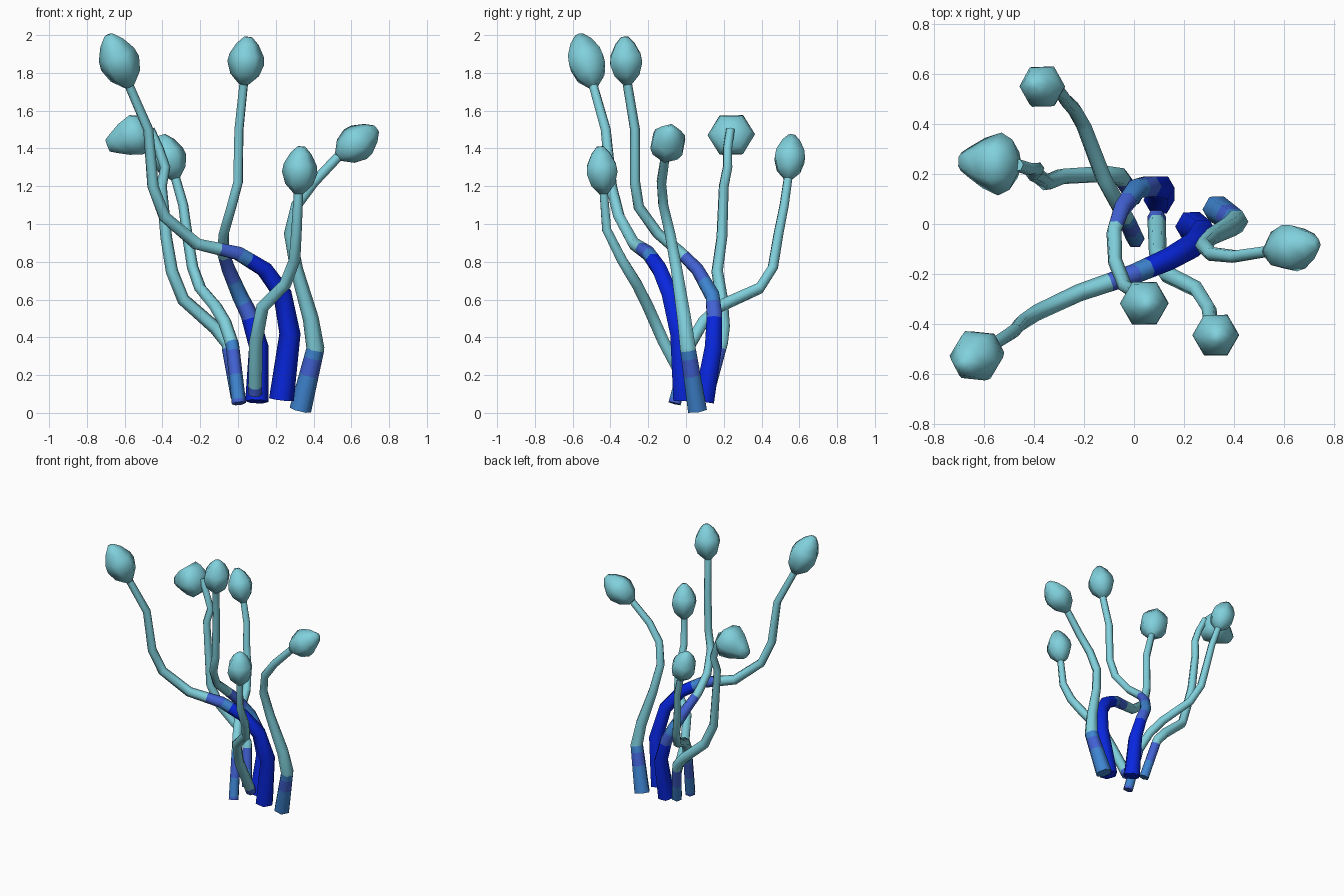
import bpy, bmesh, math
from mathutils import Vector

if "Cube" in bpy.data.objects:
    bpy.data.objects.remove(bpy.data.objects["Cube"])

# Materials
def mat(name, srgb):
    m = bpy.data.materials.new(name)
    lin = [((c / 255 + 0.055) / 1.055) ** 2.4 for c in srgb]
    m.diffuse_color = (*lin, 1)
    m.use_nodes = True
    m.node_tree.nodes["Principled BSDF"].inputs["Base Color"].default_value = m.diffuse_color
    return m

MATS = [mat("pale cyan", (128, 208, 220)), mat("deep blue", (8, 38, 222)),
        mat("royal blue", (66, 98, 212)), mat("steel blue", (62, 132, 208))]
CYAN, DEEP, ROYAL, STEEL = range(4)


def loft(name, pts, radii, color_of, sides=6, sharp=65):
    """Capped tube through pts with one radius per point."""
    bm = bmesh.new()
    rings, u = [], None
    n = len(pts)
    for i, p in enumerate(pts):
        t = (pts[min(i + 1, n - 1)] - pts[max(i - 1, 0)]).normalized()
        if u is None:
            u = Vector((1, 0, 0)) if abs(t.x) < 0.8 else Vector((0, 1, 0))
        u = (u - t * u.dot(t)).normalized()
        v = t.cross(u)
        rings.append([bm.verts.new(p + radii[i] * (math.cos(a) * u + math.sin(a) * v))
                      for a in (2 * math.pi * k / sides for k in range(sides))])
    for i in range(n - 1):
        c = color_of((pts[i].z + pts[i + 1].z) / 2)
        for k in range(sides):
            j = (k + 1) % sides
            f = bm.faces.new((rings[i][k], rings[i][j], rings[i + 1][j], rings[i + 1][k]))
            f.material_index = c
    bm.faces.new(rings[0][::-1]).material_index = color_of(pts[0].z)
    bm.faces.new(rings[-1]).material_index = color_of(pts[-1].z)
    me = bpy.data.meshes.new(name)
    bm.to_mesh(me)
    bm.free()
    for m in MATS:
        me.materials.append(m)
    ob = bpy.data.objects.new(name, me)
    bpy.context.collection.objects.link(ob)
    bpy.context.view_layer.objects.active = ob
    ob.select_set(True)
    bpy.ops.object.shade_smooth_by_angle(angle=math.radians(sharp))
    ob.select_set(False)


# Bud outlines: (position along the bud, share of its radius)
UPRIGHT = [(0, .27), (.2, .78), (.45, 1), (.62, .93), (.85, .6), (1, .22)]
SQUAT = [(0, .3), (.12, .8), (.32, 1), (.6, .8), (.85, .5), (1, .3)]


def stalk(name, path, r_base, r_mid, bands, tip, r_head, prof=UPRIGHT):
    """Tapered stem with blue bands up to given heights, then a bud at its end."""
    pts = [Vector(p) for p in path]
    for z, _ in bands:  # ring exactly at each colour change
        for i in range(len(pts) - 1):
            a, b = pts[i], pts[i + 1]
            if a.z + 0.004 < z < b.z - 0.004:
                pts.insert(i + 1, a.lerp(b, (z - a.z) / (b.z - a.z)))
                break
    def color(z):
        return next((c for h, c in bands if z < h), CYAN)
    length = [0]
    for a, b in zip(pts, pts[1:]):
        length.append(length[-1] + (b - a).length)
    radii = []
    for s in length:
        f = s / length[-1]
        radii.append(r_base + (r_mid - r_base) * f / 0.5 if f < 0.5
                     else r_mid + (0.025 - r_mid) * (f - 0.5) / 0.5)
    loft(name + "_stem", pts, radii, color)
    # Bud: fat near the stem, tapering to a small blunt end
    a, b = pts[-1], Vector(tip)
    loft(name + "_bud", [a.lerp(b, t) for t, _ in prof],
         [r_head * r for _, r in prof], lambda z: CYAN)


# Tall left stalk, thick blue lower half
stalk("tall_left", [(.23, -.01, .07), (.275, -.035, .42), (.235, -.085, .63), (.14, -.14, .76),
                    (0, -.2, .845), (-.22, -.275, .895), (-.39, -.355, 1.04), (-.45, -.395, 1.2),
                    (-.475, -.425, 1.5), (-.575, -.49, 1.73)],
      .066, .036, [(.81, DEEP), (.84, STEEL), (.867, ROYAL)], (-.685, -.565, 2.0), .108)

# Tall middle stalk
stalk("tall_middle", [(.1, .095, .06), (.11, .145, .35), (.06, .15, .52), (.01, .14, .62),
                      (-.05, .06, .76), (-.08, -.03, .85), (-.075, -.15, .95),
                      (-.035, -.25, 1.09), (0, -.27, 1.22), (.005, -.27, 1.5), (.03, -.31, 1.74)],
      .062, .03, [(.5, DEEP), (.58, ROYAL), (.7, STEEL), (.83, ROYAL)],
      (.055, -.325, 1.99), .098)

# Back left stalk with a bud lying on its side
stalk("back_left", [(0, .11, .08), (-.055, .19, .37), (-.12, .2, .45), (-.29, .19, .6),
                    (-.35, .165, .75), (-.38, .19, .93), (-.405, .2, 1.2), (-.385, .22, 1.3),
                    (-.42, .22, 1.4), (-.465, .235, 1.5)],
      .038, .033, [(.2, STEEL), (.34, ROYAL)], (-.69, .25, 1.415), .126, SQUAT)

# Rear stalk
stalk("rear", [(.005, -.06, .05), (-.03, .02, .36), (-.07, .09, .48), (-.12, .18, .565),
               (-.2, .39, .66), (-.24, .46, .77), (-.27, .49, .95), (-.29, .52, 1.1),
               (-.33, .54, 1.24)],
      .038, .033, [(.07, ROYAL), (.2, STEEL), (.33, ROYAL), (.37, STEEL)],
      (-.405, .56, 1.47), .092)

# Front right stalk
stalk("front_right", [(.09, .03, .1), (.095, -.12, .38), (.13, -.2, .56), (.25, -.26, .68),
                      (.3, -.34, .81), (.31, -.42, .97), (.32, -.435, 1.16)],
      .037, .034, [(.14, ROYAL)], (.335, -.455, 1.41), .094)

# Right stalk
stalk("right", [(.33, .06, .015), (.41, .01, .34), (.385, -.01, .5), (.31, -.05, .76),
                (.275, -.085, .95), (.31, -.12, 1.1), (.4, -.13, 1.22), (.53, -.11, 1.355)],
      .058, .035, [(.2, STEEL), (.29, ROYAL), (.335, STEEL)], (.733, -.08, 1.505), .1)
